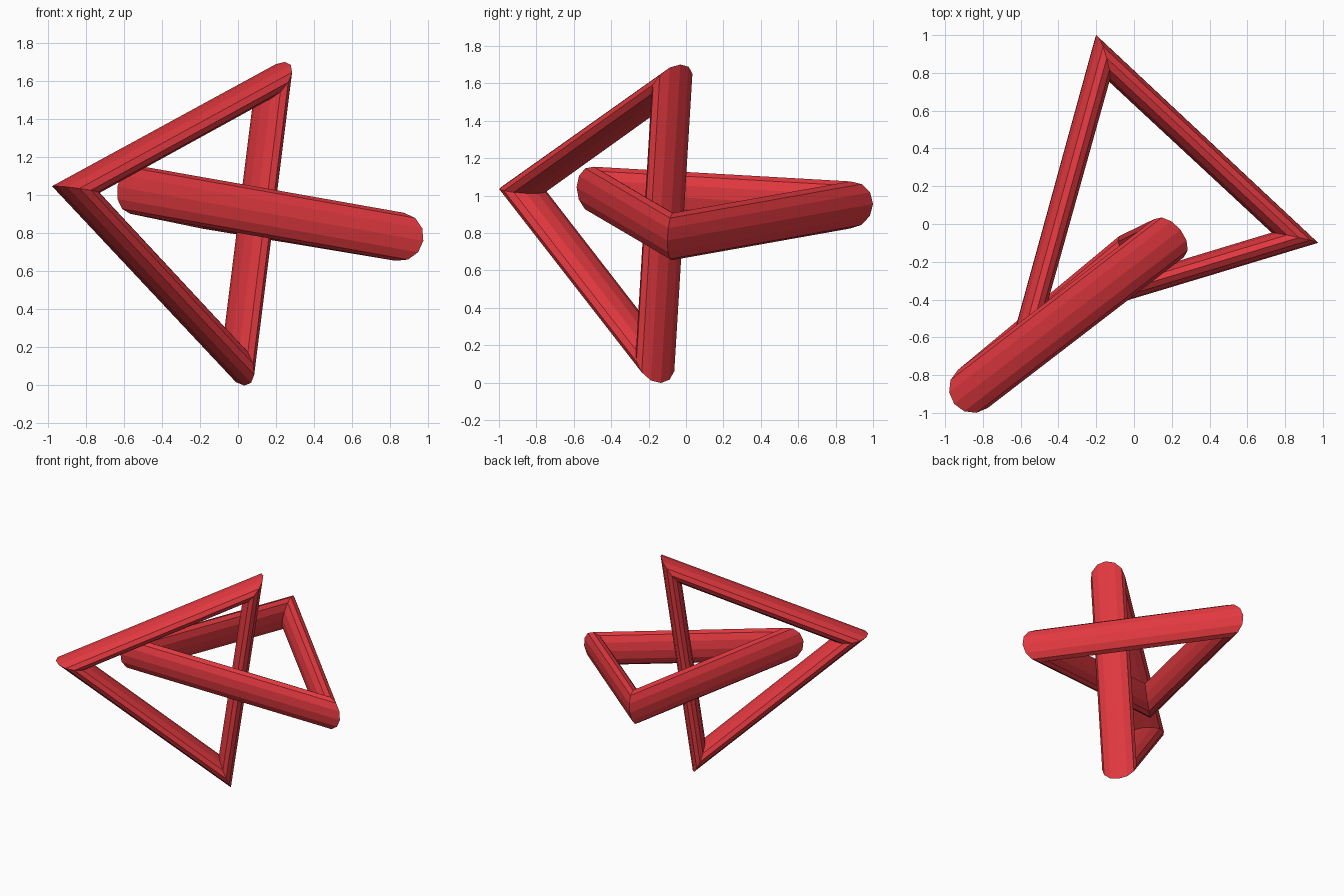
import bpy, bmesh, math
from mathutils import Vector

if "Cube" in bpy.data.objects:
    bpy.data.objects.remove(bpy.data.objects["Cube"])

RED = bpy.data.materials.new("red")
RED.diffuse_color = (0.75, 0.04, 0.05, 1)
RED.use_nodes = True
RED.node_tree.nodes["Principled BSDF"].inputs["Base Color"].default_value = RED.diffuse_color
TUBE = 0.128   # radius of the mitred corner sections
SIDES = 12


def triangle_ring(name, corners):
    """Three-segment torus: a round section stands at each corner."""
    pts = [Vector(c) for c in corners]
    centre = sum(pts, Vector()) / 3
    normal = (pts[1] - pts[0]).cross(pts[2] - pts[0]).normalized()
    bm = bmesh.new()
    rings = []
    for p in pts:
        out = (p - centre).normalized()
        angles = [2 * math.pi * i / SIDES for i in range(SIDES)]
        rings.append([bm.verts.new(p + TUBE * (out * math.cos(a) + normal * math.sin(a)))
                      for a in angles])
    for k in range(3):
        a, b = rings[k], rings[(k + 1) % 3]
        for i in range(SIDES):
            j = (i + 1) % SIDES
            bm.faces.new((a[i], b[i], b[j], a[j]))
    bmesh.ops.recalc_face_normals(bm, faces=bm.faces)
    mesh = bpy.data.meshes.new(name)
    bm.to_mesh(mesh)
    bm.free()
    mesh.materials.append(RED)
    ob = bpy.data.objects.new(name, mesh)
    bpy.context.collection.objects.link(ob)
    return ob


# nearly level link, given by its outer tips and pulled in to the tube centre line
tips = [Vector((-0.2, 1.0, 0.955)), Vector((0.975, -0.1, 0.76)), Vector((-0.635, -0.585, 1.045))]
mid = sum(tips, Vector()) / 3
triangle_ring("level_link", [t - (t - mid).normalized() * TUBE for t in tips])

# upright link threaded through it
triangle_ring("upright_link", [(-0.853, -0.873, 1.03), (0.185, -0.075, 1.598), (0.0, -0.165, 0.118)])
